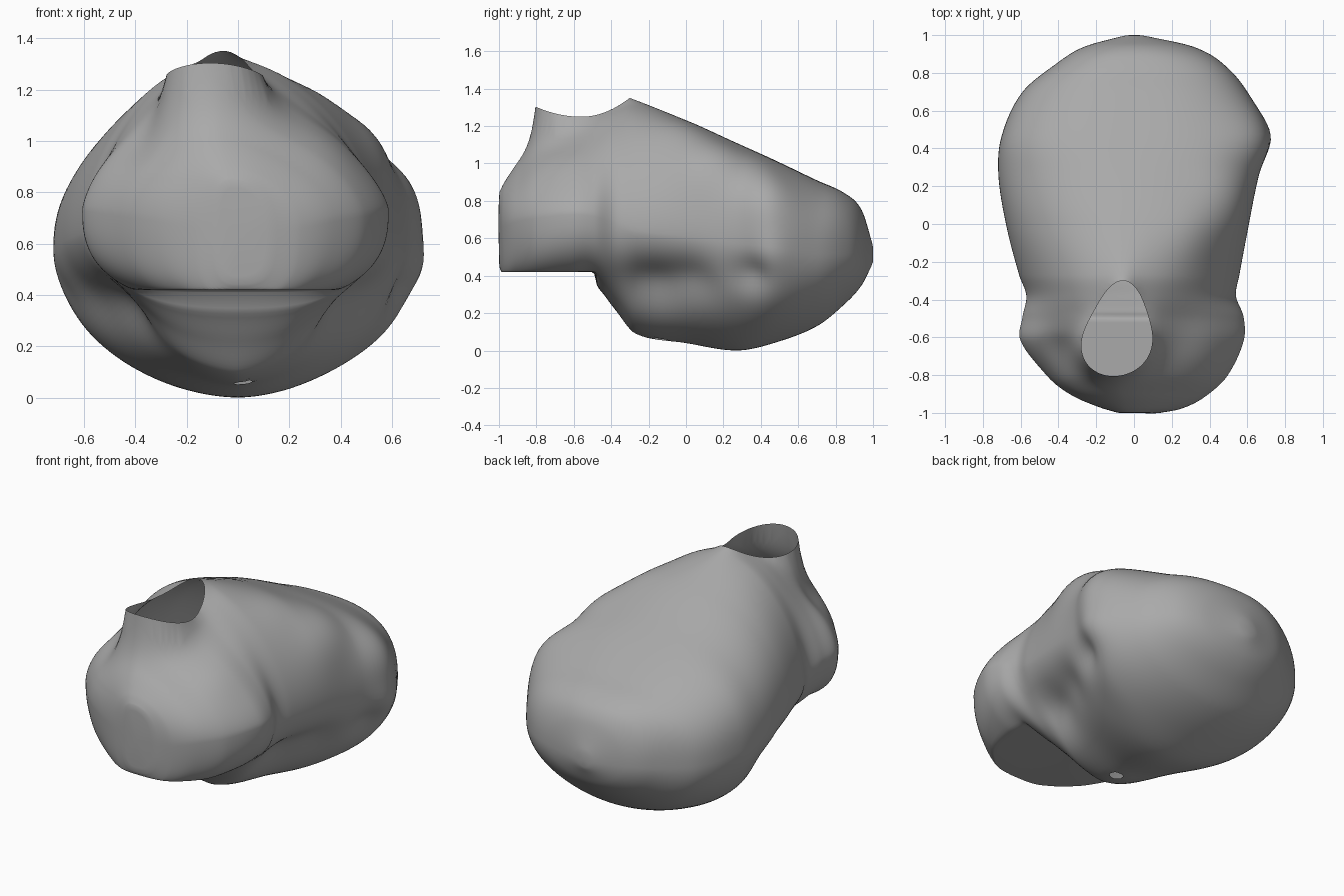
import bpy, bmesh, math
from mathutils import Vector

if "Cube" in bpy.data.objects:
    bpy.data.objects.remove(bpy.data.objects["Cube"], do_unlink=True)

AROUND, STEPS = 128, 8
PLATE = .42

# Sections along y: y, bottom, top, width to -x, width to +x, widest height, upper and lower roundness
SECTIONS = [
    (-1.00, .45, .84, .08, .12, .64, 2.4, 3.0),
    (-.97, .39, .90, .17, .24, .66, 2.0, 3.2),
    (-.90, .37, 1.00, .31, .37, .69, 1.7, 3.0),
    (-.80, .36, 1.10, .45, .49, .71, 1.6, 2.8),
    (-.62, .36, 1.20, .60, .58, .73, 1.5, 2.6),
    (-.49, .35, 1.27, .59, .58, .72, 1.5, 2.5),
    (-.38, .22, 1.31, .57, .54, .68, 1.7, 2.0),
    (-.27, .09, 1.32, .61, .56, .64, 1.8, 1.6),
    (0.0, .04, 1.23, .68, .61, .61, 2.1, 1.7),
    (.27, .00, 1.11, .72, .66, .57, 2.3, 1.85),
    (.47, .04, 1.02, .70, .71, .55, 2.6, 1.95),
    (.70, .13, .91, .59, .60, .52, 2.6, 2.0),
    (.85, .25, .84, .41, .47, .52, 2.6, 2.0),
    (.94, .35, .75, .26, .31, .52, 2.2, 2.0),
    (1.0, .47, .56, .04, .04, .51, 2.0, 2.0),
]

# Swellings and hollows: centre, radius, push along the normal
DENTS = [
    ((.30, -.85, .72), .18, .02), ((-.32, -.83, .75), .18, .02),
    ((-.40, -.72, 1.05), .15, -.05), ((.38, -.70, 1.05), .15, .02),
    ((.48, -.20, .30), .18, -.09), ((-.50, -.20, .30), .18, -.09),
    ((.56, .03, .36), .15, -.05), ((-.60, .03, .36), .15, -.04),
    ((.68, .34, .39), .11, -.05), ((-.68, .25, .39), .11, -.02),
    ((.64, .40, .82), .18, .03), ((.48, .15, 1.0), .20, .055),
    ((.30, -.05, 1.17), .16, .02), ((.66, .45, .52), .10, .02),
]


def spline(rows, i, t):
    """Smooth blend between row i and the next."""
    a, b, c, d = (rows[min(max(i + k, 0), len(rows) - 1)] for k in (-1, 0, 1, 2))
    span = c[0] - b[0]
    out = []
    for p, q, r, s in zip(a, b, c, d):
        m = (r - p) / max(c[0] - a[0], 1e-6) * span
        n = (s - q) / max(d[0] - b[0], 1e-6) * span
        out.append(q + m * t + (3 * (r - q) - 2 * m - n) * t**2
                   + (2 * (q - r) + m + n) * t**3)
    return out


def ring(bm, row):
    y, low, top, left, right, mid, up, down = row
    verts = []
    for k in range(AROUND):
        a = math.tau * k / AROUND
        c, s = math.cos(a), math.sin(a)
        power = 2 / (up if s > 0 else down)
        x = math.copysign(abs(c)**power, c) * (right if c > 0 else left)
        z = mid + math.copysign(abs(s)**power, s) * ((top - mid) if s > 0 else (mid - low))
        # The ridge leans to one side at the front
        if s > 0 and y < 0:
            x -= .08 * s * s * min(1, -2 * y) * min(1, left * 3)
        # Flat underside below the face
        if y < -.48:
            z = max(z, PLATE)
        verts.append(bm.verts.new((x, y, z)))
    return verts


NECK = Vector((-.085, -.57))
DRAIN = Vector((.02, -.13))


def neck_reach(a):
    """Leaning teardrop opening, narrow towards the back."""
    c, s = math.cos(a), math.sin(a)
    wide = .18 - .045 * s
    long = .27 if s > 0 else .235
    return 1 / math.hypot((c - .1 * s) / wide, s / long)


def rim_height(y):
    return 1.25 + (1.5 if y > -.56 else .9) * (y + .56)**2


# Main shell
bm = bmesh.new()
rings = []
for i in range(len(SECTIONS) - 1):
    for j in range(STEPS):
        rings.append(ring(bm, spline(SECTIONS, i, j / STEPS)))
rings.append(ring(bm, SECTIONS[-1]))
for r0, r1 in zip(rings, rings[1:]):
    for k in range(AROUND):
        n = (k + 1) % AROUND
        bm.faces.new((r0[k], r0[n], r1[n], r1[k]))

# Front and back caps
for loop in (rings[0], rings[-1]):
    hub = bm.verts.new(sum((v.co for v in loop), Vector()) / AROUND)
    for k in range(AROUND):
        bm.faces.new((loop[k], loop[(k + 1) % AROUND], hub))
bmesh.ops.recalc_face_normals(bm, faces=bm.faces)
bm.normal_update()

# Press in the hollows and raise the swellings
moves = []
for v in bm.verts:
    push = sum(p * math.exp(-((v.co - Vector(c)).length / r)**2) for c, r, p in DENTS)
    moves.append((v, v.normal * push))
for v, m in moves:
    v.co += m
bmesh.ops.smooth_vert(bm, verts=bm.verts, factor=.5, use_axis_x=True,
                      use_axis_y=True, use_axis_z=True)


# Open the neck and the small drain hole underneath
def in_neck(p):
    d = p.xy - NECK
    return p.z > .85 and d.length < neck_reach(math.atan2(d.y, d.x))


def in_drain(p):
    return p.z < .2 and (p.xy - DRAIN).length < .035


gone = [f for f in bm.faces if in_neck(f.calc_center_median()) or in_drain(f.calc_center_median())]
bmesh.ops.delete(bm, geom=gone, context='FACES')

# Draw the skin up into a lip and round off the drain
for v in bm.verts:
    if v.is_boundary and v.co.z < PLATE:
        v.co.xy = DRAIN + (v.co.xy - DRAIN).normalized() * .038
    if v.co.z < .85 or v.normal.z < -.3:
        continue
    d = v.co.xy - NECK
    a = math.atan2(d.y, d.x)
    reach = neck_reach(a)
    if v.is_boundary:
        v.co.xy = NECK + d.normalized() * reach
        v.co.z = rim_height(v.co.y)
    else:
        # Steep at the front, gentle behind
        fade = .045 + .02 * math.sin(a)
        pull = math.exp(-max(d.length - reach, 0) / fade)
        v.co.z += (rim_height(NECK.y + math.sin(a) * reach) - v.co.z) * pull
bmesh.ops.recalc_face_normals(bm, faces=bm.faces)

mesh = bpy.data.meshes.new("hollow_shell")
bm.to_mesh(mesh)
bm.free()
shell = bpy.data.objects.new("hollow_shell", mesh)
bpy.context.collection.objects.link(shell)

# Single plain grey
grey = bpy.data.materials.new("plain_grey")
grey.use_nodes = True
colour = (.4, .4, .4, 1)
grey.diffuse_color = colour
grey.node_tree.nodes["Principled BSDF"].inputs["Base Color"].default_value = colour
mesh.materials.append(grey)

bpy.context.view_layer.objects.active = shell
shell.select_set(True)
bpy.ops.object.shade_smooth_by_angle(angle=math.radians(50))
